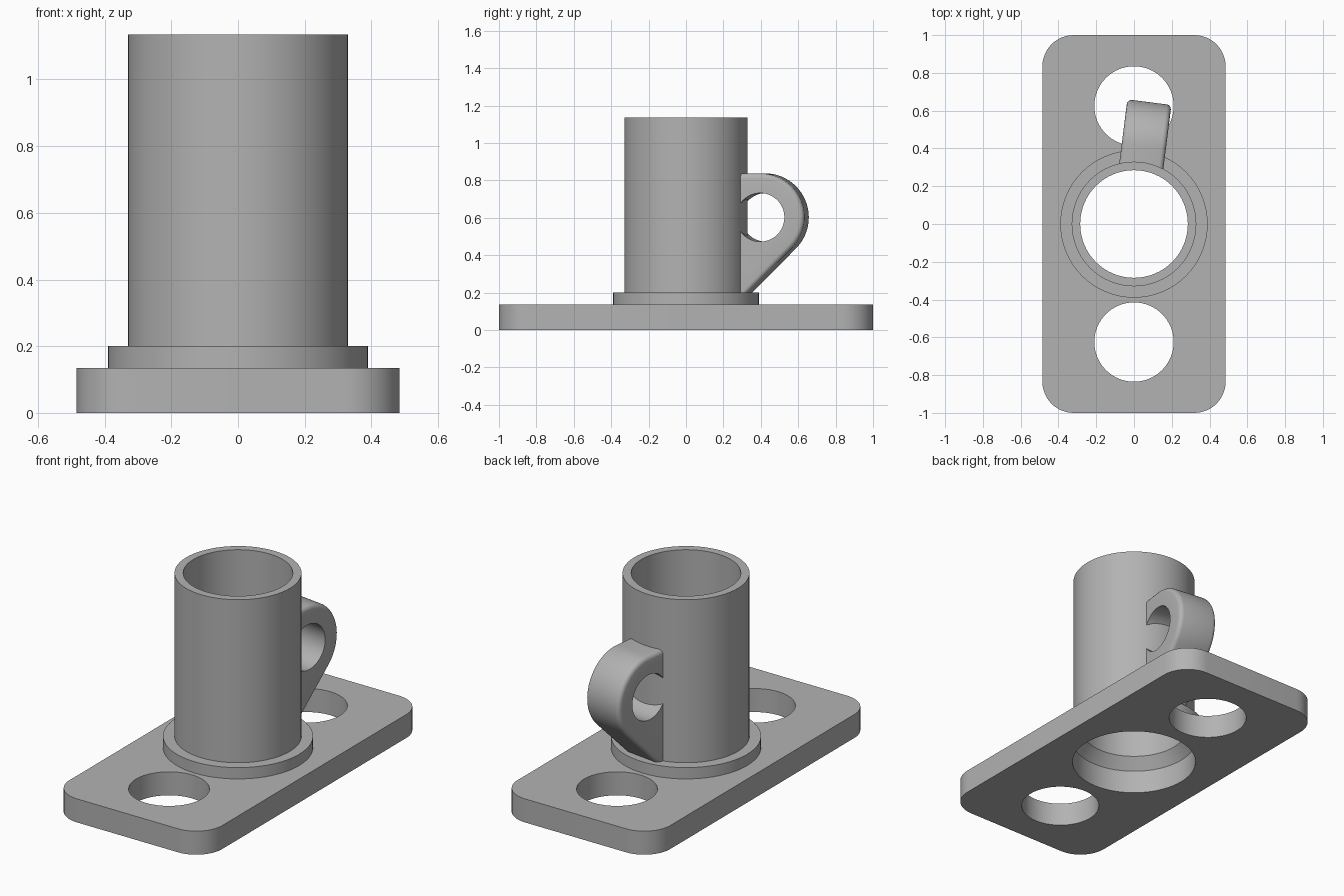
import bpy, bmesh
from math import sin, cos, pi, radians, sqrt, asin
from mathutils import Matrix

cube = bpy.data.objects.get("Cube")
if cube:
    bpy.data.objects.remove(cube, do_unlink=True)

# One grey for the whole part
grey = bpy.data.materials.new("plain grey")
grey.use_nodes = True
GREY = (0.45, 0.45, 0.45, 1)
grey.diffuse_color = GREY
grey.node_tree.nodes["Principled BSDF"].inputs["Base Color"].default_value = GREY

PLATE_TOP, FLANGE_TOP, TUBE_TOP = 0.135, 0.2, 1.135
BORE, TUBE_IN, TUBE_OUT, FLANGE = 0.335, 0.285, 0.33, 0.39


def arc(cx, cy, r, start, end, n):
    """Points along an arc, both ends included."""
    angles = [start + (end - start) * i / n for i in range(n + 1)]
    return [(cx + r * cos(a), cy + r * sin(a)) for a in angles]


def finish(name, bm):
    bmesh.ops.remove_doubles(bm, verts=bm.verts, dist=1e-5)
    bmesh.ops.recalc_face_normals(bm, faces=bm.faces)
    mesh = bpy.data.meshes.new(name)
    bm.to_mesh(mesh)
    bm.free()
    mesh.materials.append(grey)
    obj = bpy.data.objects.new(name, mesh)
    bpy.context.collection.objects.link(obj)
    bpy.ops.object.select_all(action='DESELECT')
    obj.select_set(True)
    bpy.context.view_layer.objects.active = obj
    bpy.ops.object.shade_smooth_by_angle(angle=radians(30))
    return obj


def extruded_outline(loops, height):
    """Solid from closed outlines; inner loops become holes."""
    curve = bpy.data.curves.new("outline", 'CURVE')
    curve.dimensions = '2D'
    curve.fill_mode = 'BOTH'
    curve.extrude = height / 2
    for pts in loops:
        spline = curve.splines.new('POLY')
        spline.points.add(len(pts) - 1)
        for p, (x, y) in zip(spline.points, pts):
            p.co = (x, y, 0, 1)
        spline.use_cyclic_u = True
    helper = bpy.data.objects.new("outline", curve)
    bpy.context.collection.objects.link(helper)
    deps = bpy.context.evaluated_depsgraph_get()
    mesh = bpy.data.meshes.new_from_object(helper.evaluated_get(deps))
    bm = bmesh.new()
    bm.from_mesh(mesh)
    bpy.data.objects.remove(helper, do_unlink=True)
    bpy.data.curves.remove(curve)
    bpy.data.meshes.remove(mesh)
    return bm


# Base plate: rounded rectangle with a bore and two mounting holes
HX, HY, CORNER = 0.485, 1.0, 0.165
outline = []
for i, (sx, sy) in enumerate([(1, 1), (-1, 1), (-1, -1), (1, -1)]):
    outline += arc(sx * (HX - CORNER), sy * (HY - CORNER), CORNER,
                   i * pi / 2, (i + 1) * pi / 2, 12)
holes = [arc(0, y, r, 0, 2 * pi, 64)[:-1]
         for y, r in ((-0.625, 0.21), (0, BORE), (0.625, 0.21))]
bm = extruded_outline([outline] + holes, PLATE_TOP)
bmesh.ops.translate(bm, vec=(0, 0, PLATE_TOP / 2), verts=bm.verts)
finish("base_plate", bm)

# Tube with flange; the inside tapers from the bore to the tube
profile = [(BORE, PLATE_TOP), (FLANGE, PLATE_TOP), (FLANGE, FLANGE_TOP),
           (TUBE_OUT, FLANGE_TOP), (TUBE_OUT, TUBE_TOP),
           (TUBE_IN, TUBE_TOP), (TUBE_IN, FLANGE_TOP)]
bm = bmesh.new()
ring = [bm.verts.new((r, 0, z)) for r, z in profile]
edges = [bm.edges.new((a, b)) for a, b in zip(ring, ring[1:] + ring[:1])]
bmesh.ops.spin(bm, geom=ring + edges, cent=(0, 0, 0), axis=(0, 0, 1),
               angle=2 * pi, steps=64, use_merge=False)
finish("flanged_tube", bm)

# Handle: C-shaped side profile, rounded along the outer rim
CR, CZ, R_OUT, R_IN = 0.415, 0.602, 0.235, 0.13
ROOT, WIDTH = 0.3, 0.235
mouth = asin(sqrt(R_IN ** 2 - (CR - ROOT) ** 2) / R_IN)
rim_end = CR + R_OUT * sqrt(2) - (CZ - FLANGE_TOP)
outer = ([(ROOT, CZ + R_OUT)] + arc(CR, CZ, R_OUT, pi / 2, -pi / 4, 32)
         + [(rim_end, FLANGE_TOP)])
inner = arc(CR, CZ, R_IN, -pi + mouth, pi - mouth, 40)
bm = bmesh.new()
verts = [bm.verts.new((-WIDTH / 2, r, z))
         for r, z in outer + [(ROOT, FLANGE_TOP)] + inner]
face = bm.faces.new(verts)
ext = bmesh.ops.extrude_face_region(bm, geom=[face])
moved = [v for v in ext["geom"] if isinstance(v, bmesh.types.BMVert)]
bmesh.ops.translate(bm, vec=(WIDTH, 0, 0), verts=moved)
bmesh.ops.recalc_face_normals(bm, faces=bm.faces)


def on_rim(v):
    return any(abs(v.co.y - r) + abs(v.co.z - z) < 1e-5 for r, z in outer)


rim = [e for e in bm.edges
       if all(on_rim(v) for v in e.verts)
       and abs(e.verts[0].co.x - e.verts[1].co.x) < 1e-5]
bmesh.ops.bevel(bm, geom=rim, offset=0.025, segments=4, profile=0.5,
                affect='EDGES', clamp_overlap=True)
bmesh.ops.triangulate(bm, faces=[f for f in bm.faces if len(f.verts) > 4])
bmesh.ops.rotate(bm, cent=(0, 0, 0), matrix=Matrix.Rotation(radians(-7.2), 3, 'Z'),
                 verts=bm.verts)
finish("handle", bm)
